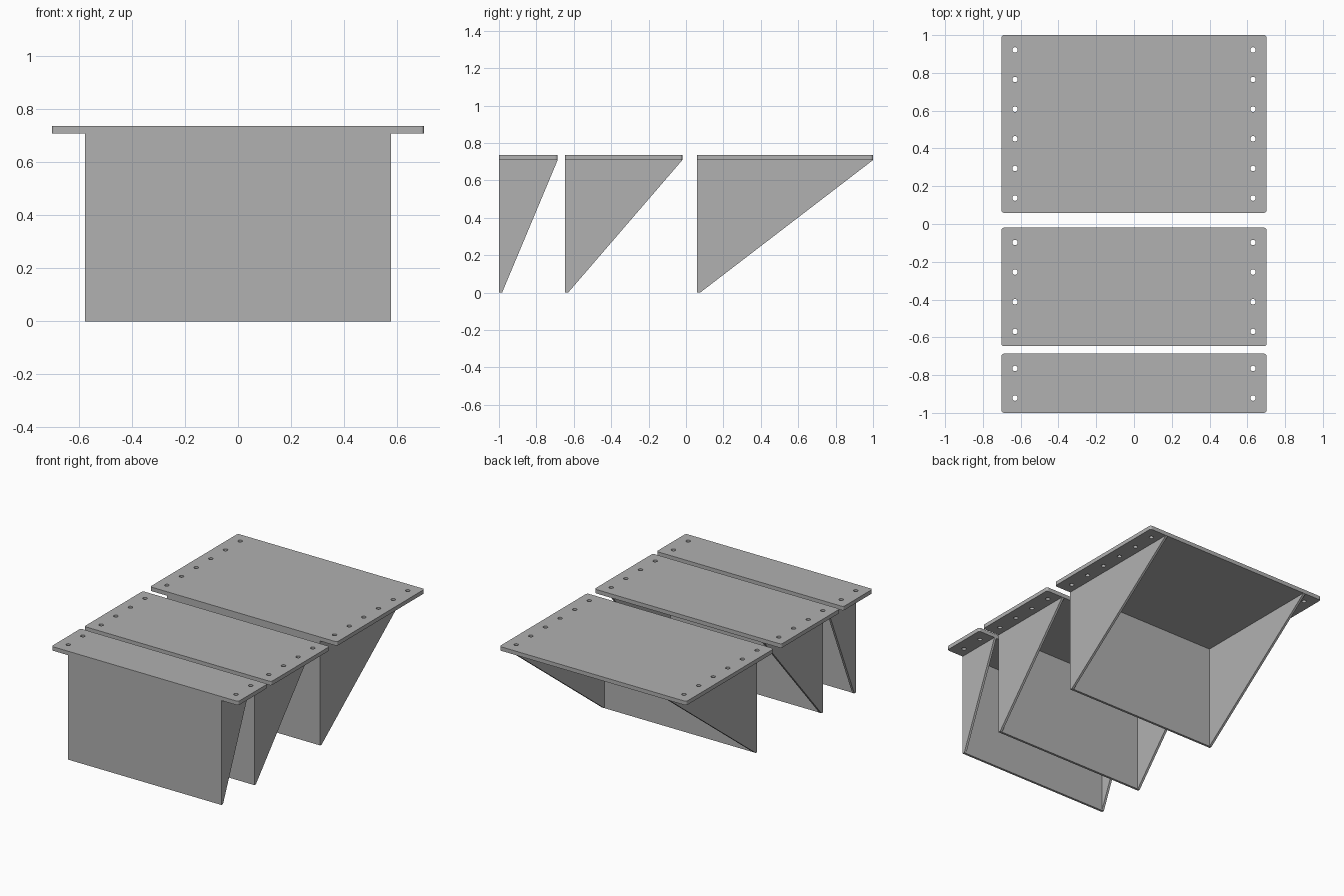
import bpy
import bmesh
from math import cos, sin, pi

cube = bpy.data.objects.get("Cube")
if cube:
    bpy.data.objects.remove(cube, do_unlink=True)

UNDERSIDE, TOP = 0.709, 0.736   # plate heights
HALF_PLATE, HALF_BOX = 0.702, 0.576
WALL = 0.0157                   # sheet thickness
PITCH = 0.1569                  # hole spacing
HOLE_X, HOLE_R, CORNER_R = 0.63, 0.0145, 0.014

grey = bpy.data.materials.new("plain grey")
grey.use_nodes = True
colour = (0.44, 0.44, 0.44, 1)
grey.diffuse_color = colour
grey.node_tree.nodes["Principled BSDF"].inputs["Base Color"].default_value = colour


def add_object(name, bm):
    bmesh.ops.recalc_face_normals(bm, faces=bm.faces)
    mesh = bpy.data.meshes.new(name)
    bm.to_mesh(mesh)
    bm.free()
    mesh.materials.append(grey)
    obj = bpy.data.objects.new(name, mesh)
    bpy.context.collection.objects.link(obj)
    return obj


def arc(cx, cy, r, start, sweep, steps):
    return [(cx + r * cos(start + sweep * i / steps),
             cy + r * sin(start + sweep * i / steps)) for i in range(steps + 1)]


def make_plate(name, front, back, holes):
    # Rounded outline
    outline = []
    corners = [(1, back), (-1, back), (-1, front), (1, front)]
    for i, (side, y) in enumerate(corners):
        inset = CORNER_R if y == front else -CORNER_R
        outline += arc(side * (HALF_PLATE - CORNER_R), y + inset,
                       CORNER_R, i * pi / 2, pi / 2, 4)
    loops = [outline]
    # A row of screw holes along each side
    for side in (-1, 1):
        for k in range(holes):
            y = front + PITCH * (k + 0.5)
            loops.append(arc(side * HOLE_X, y, HOLE_R, 0, 2 * pi, 20)[:-1])

    # Filled flat curve, thickened
    curve = bpy.data.curves.new(name + "_outline", "CURVE")
    curve.dimensions = "2D"
    curve.fill_mode = "BOTH"
    curve.extrude = (TOP - UNDERSIDE) / 2
    for loop in loops:
        spline = curve.splines.new("POLY")
        spline.points.add(len(loop) - 1)
        for point, (x, y) in zip(spline.points, loop):
            point.co = (x, y, 0, 1)
        spline.use_cyclic_u = True
    helper = bpy.data.objects.new(name + "_outline", curve)
    bpy.context.collection.objects.link(helper)
    bpy.context.view_layer.update()
    graph = bpy.context.evaluated_depsgraph_get()
    bm = bmesh.new()
    solid = bpy.data.meshes.new_from_object(helper.evaluated_get(graph))
    bm.from_mesh(solid)
    bpy.data.objects.remove(helper, do_unlink=True)
    bpy.data.meshes.remove(solid)
    bmesh.ops.remove_doubles(bm, verts=bm.verts, dist=0.0001)
    for face in bm.faces:
        face.smooth = False
    bmesh.ops.translate(bm, verts=bm.verts, vec=(0, 0, (TOP + UNDERSIDE) / 2))
    add_object(name, bm)


def make_support(name, front, back):
    # U-shaped section whose arms lengthen from the foot up to the plate
    bm = bmesh.new()

    def section(end, z):
        inner = HALF_BOX - WALL
        half = [(HALF_BOX, front), (HALF_BOX, end), (inner, end), (inner, front + WALL)]
        points = half + [(-x, y) for x, y in reversed(half)]
        return [bm.verts.new((x, y, z)) for x, y in points]

    foot = section(front + WALL + 0.001, 0)
    head = section(back, UNDERSIDE)
    bm.faces.new(foot)
    bm.faces.new(head)
    for i in range(len(foot)):
        j = (i + 1) % len(foot)
        bm.faces.new((foot[i], foot[j], head[j], head[i]))
    add_object(name, bm)


# Three brackets of growing depth
for size, front, holes in (("small", -1, 2), ("medium", -0.647, 4), ("large", 0.0588, 6)):
    back = front + PITCH * holes
    make_plate(size + "_top_plate", front, back, holes)
    make_support(size + "_wedge_support", front, back)
